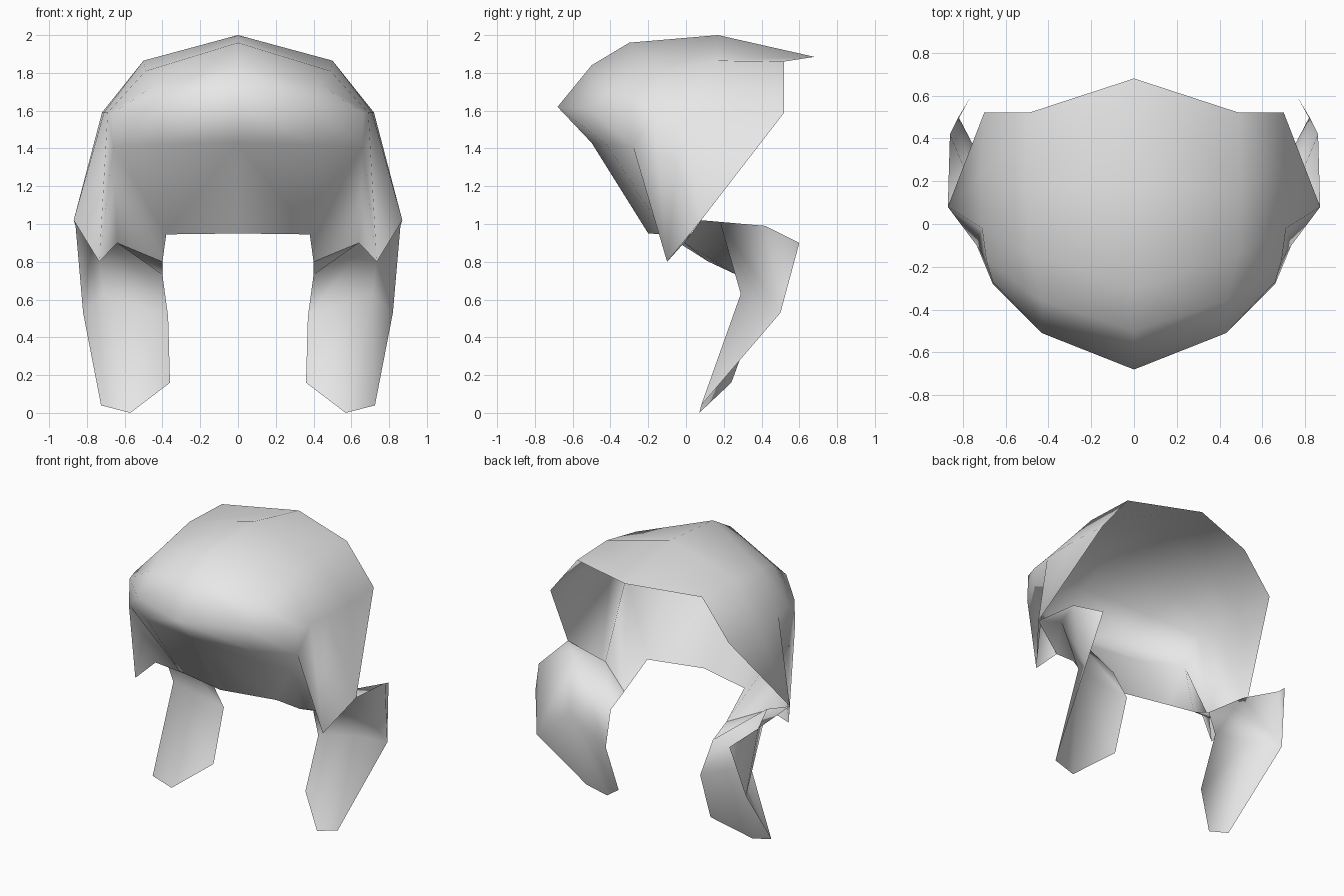
import bpy, bmesh
from mathutils import Vector

cube = bpy.data.objects.get("Cube")
if cube:
    bpy.data.objects.remove(cube, do_unlink=True)

GREY = (0.8, 0.8, 0.8, 1.0)
mat = bpy.data.materials.new("light grey")
mat.use_nodes = True
mat.diffuse_color = GREY
mat.node_tree.nodes["Principled BSDF"].inputs["Base Color"].default_value = GREY


def mirrored_shell(name, points, faces, outward):
    """Build the left half from named points and mirror it; outward is the first face's normal side."""
    bm = bmesh.new()
    v = {k: bm.verts.new(p) for k, p in points.items()}
    for f in faces:
        bm.faces.new([v[k] for k in f.split()])
    bmesh.ops.recalc_face_normals(bm, faces=bm.faces)
    bm.faces.ensure_lookup_table()
    bm.normal_update()
    if bm.faces[0].normal.dot(Vector(outward)) < 0:
        bmesh.ops.reverse_faces(bm, faces=bm.faces)
    for f in bm.faces:
        f.smooth = True
    mesh = bpy.data.meshes.new(name)
    bm.to_mesh(mesh)
    bm.free()
    mesh.materials.append(mat)
    obj = bpy.data.objects.new(name, mesh)
    bpy.context.collection.objects.link(obj)
    mod = obj.modifiers.new("mirror", "MIRROR")
    mod.use_clip = True
    mod.merge_threshold = 0.001


# Corners shared by the cap and the cheek pieces
temple = (0.87, 0.08, 1.02)
notch = (0.64, -0.01, 0.90)
inner_hem = (0.40, 0.12, 0.80)

# Cap: rows from the fringe hem over the crown to the back rim (centre, middle, side)
rows = {
    "hem":   [(0, -0.20, 0.95), (0.38, -0.11, 0.945)],
    "under": [(0, -0.50, 1.43), (0.42, -0.42, 1.42), (0.66, -0.28, 1.41)],
    "brow":  [(0, -0.68, 1.62), (0.43, -0.51, 1.61), (0.66, -0.27, 1.59)],
    "front": [(0, -0.50, 1.84), (0.43, -0.36, 1.74), (0.69, -0.17, 1.59)],
    "top":   [(0, -0.30, 1.96), (0.49, -0.14, 1.81), (0.71, -0.02, 1.59)],
    "crown": [(0, 0.17, 2.00), (0.50, 0.17, 1.865), (0.72, 0.22, 1.59)],
    "rim":   [(0, 0.68, 1.885), (0.49, 0.52, 1.86), (0.70, 0.52, 1.59)],
}
cap = {f"{r}{i}": p for r, ps in rows.items() for i, p in enumerate(ps)}
cap.update(temple=temple, notch=notch, inner=inner_hem, flap=(0.735, -0.10, 0.80))

order = ["rim", "crown", "top", "front", "brow", "under"]
cap_faces = [f"{a}{i} {a}{i+1} {b}{i+1} {b}{i}"
             for a, b in zip(order, order[1:]) for i in (0, 1)]
# Side panel with its pointed flap
cap_faces += ["brow2 under2 front2", "front2 under2 flap", "front2 flap top2",
              "top2 flap temple", "top2 temple crown2", "crown2 temple rim2"]
# Fringe and the fold behind the flap
cap_faces += ["under0 under1 hem1 hem0", "under1 under2 hem1",
              "under2 inner hem1", "under2 notch inner", "under2 flap notch"]
mirrored_shell("cap", cap, cap_faces, (0, 0, 1))

# Cheek pieces: inner edge, forward ridge and outer edge
cheek = {
    "temple": temple, "notch": notch, "in0": inner_hem,
    "in1": (0.40, 0.27, 0.73), "in2": (0.37, 0.37, 0.51), "in3": (0.36, 0.24, 0.16),
    "ridge1": (0.76, 0.18, 1.01), "ridge2": (0.71, 0.29, 0.63), "tip": (0.57, 0.07, 0.0),
    "out1": (0.86, 0.42, 0.99), "spike": (0.76, 0.60, 0.90),
    "out2": (0.82, 0.50, 0.53), "out3": (0.725, 0.08, 0.04),
}
cheek_faces = ["ridge2 in2 in3 tip", "ridge1 in1 in2 ridge2", "notch in0 in1 ridge1",
               "temple notch ridge1", "temple ridge1 out1",
               "ridge1 ridge2 out2 out1", "out1 out2 spike", "ridge2 tip out3 out2"]
mirrored_shell("cheek_pieces", cheek, cheek_faces, (0, -1, 0))
